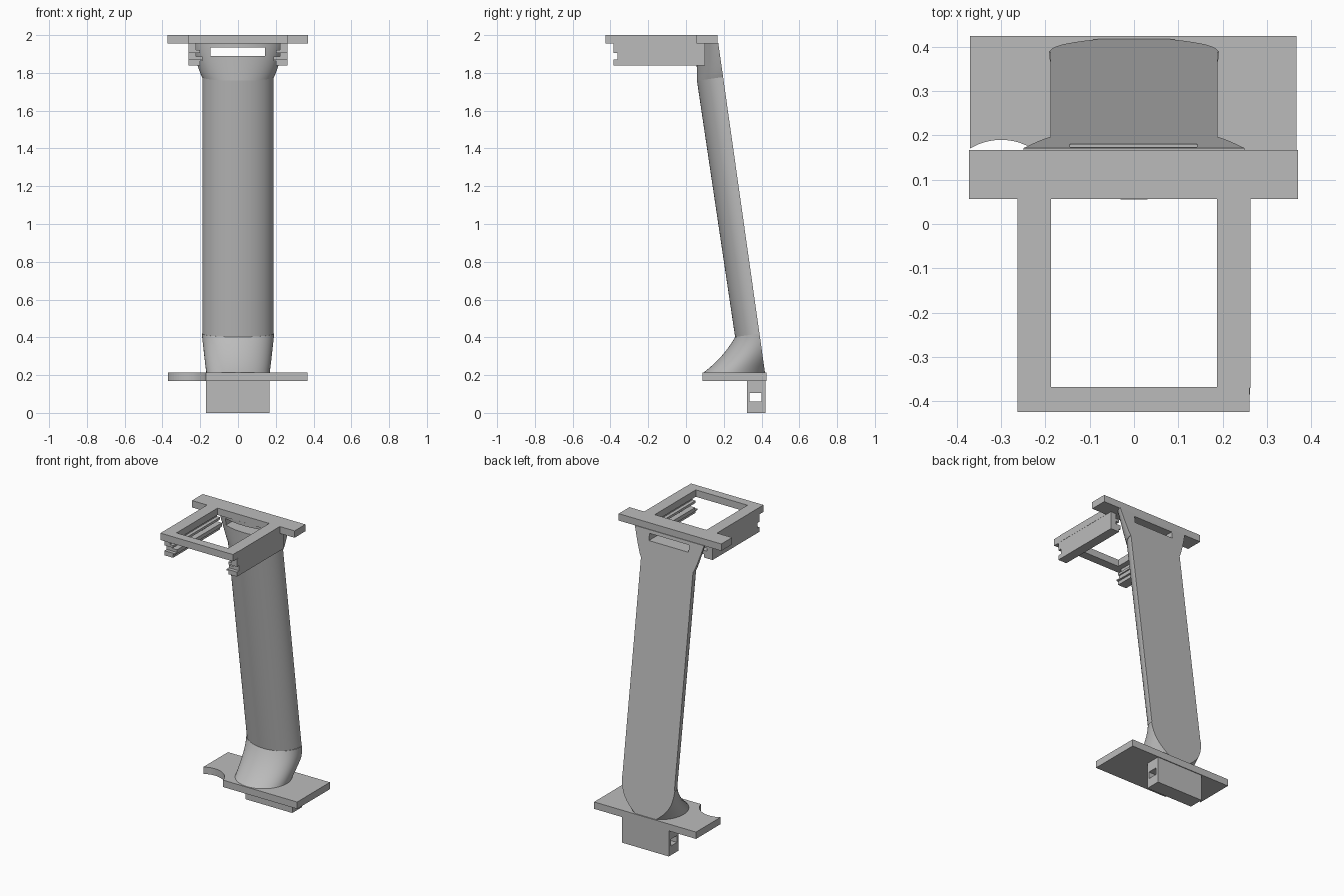
import bpy, bmesh
from math import sin, cos, pi, radians

cube = bpy.data.objects.get("Cube")
if cube:
    bpy.data.objects.remove(cube, do_unlink=True)

grey = bpy.data.materials.new("light grey")
grey.use_nodes = True
grey.diffuse_color = (0.5, 0.5, 0.5, 1)
grey.node_tree.nodes["Principled BSDF"].inputs["Base Color"].default_value = (0.5, 0.5, 0.5, 1)

SLOPE = 0.1417


def back(z):
    """Depth of the leaning flat back at a height."""
    return 0.165 + SLOPE * (2 - z)


def finish(name, bm):
    bmesh.ops.recalc_face_normals(bm, faces=bm.faces)
    mesh = bpy.data.meshes.new(name)
    bm.to_mesh(mesh)
    bm.free()
    mesh.materials.append(grey)
    ob = bpy.data.objects.new(name, mesh)
    bpy.context.collection.objects.link(ob)
    return ob


def box(name, x, y, z):
    bm = bmesh.new()
    bmesh.ops.create_cube(bm, size=1)
    for v in bm.verts:
        for i, (lo, hi) in enumerate((x, y, z)):
            v.co[i] = hi if v.co[i] > 0 else lo
    return finish(name, bm)


def prism(name, points, offset):
    bm = bmesh.new()
    face = bm.faces.new([bm.verts.new(p) for p in points])
    grown = bmesh.ops.extrude_face_region(bm, geom=[face])["geom"]
    bmesh.ops.translate(bm, vec=offset, verts=[g for g in grown if isinstance(g, bmesh.types.BMVert)])
    return finish(name, bm)


def cut(ob, cutter):
    mod = ob.modifiers.new("cut", "BOOLEAN")
    mod.operation = "DIFFERENCE"
    mod.solver = "EXACT"
    mod.object = cutter
    cutter.hide_render = True
    cutter.hide_viewport = True
    cutter.display_type = "WIRE"


def section(z, front, half, tilt=1.0, wrap=0.0, n=48):
    """D-shaped ring: flat back, elliptical front, wrap rounds it toward a full ellipse."""
    ry = (back(z) - front) / (1 + sin(wrap))
    ring = []
    for i in range(n + 1):
        a = -wrap + (pi + 2 * wrap) * i / n
        y = front + ry - ry * sin(a)
        ring.append((half * cos(a), y, z + tilt * SLOPE * (y - back(z))))
    return ring


def loft(name, sections):
    bm = bmesh.new()
    rings = [[bm.verts.new(p) for p in s] for s in sections]
    for a, b in zip(rings, rings[1:]):
        for i in range(len(a)):
            j = (i + 1) % len(a)
            bm.faces.new((a[i], a[j], b[j], b[i]))
    bm.faces.new(rings[0])
    bm.faces.new(rings[-1])
    ob = finish(name, bm)
    bpy.ops.object.select_all(action="DESELECT")
    bpy.context.view_layer.objects.active = ob
    ob.select_set(True)
    bpy.ops.object.shade_smooth_by_angle(angle=radians(30))
    return ob


# Leaning column
JOINT_LOW, JOINT_HIGH = 0.42, 1.778
column = loft("column", [section(JOINT_LOW, 0.26, 0.188), section(JOINT_HIGH, 0.058, 0.188)])

# Foot flaring forward into an ellipse on the base
steps = [i / 12 for i in range(13)]
foot = loft("foot", [
    section(JOINT_LOW - 0.208 * s, 0.26 - 0.17 * (s + 0.3 * s * (s - 1)),
            0.192 - 0.024 * s, 1 - s, radians(65) * s ** 1.6)
    for s in steps])

# Widening head with a through slot
head = loft("head", [
    section(JOINT_HIGH + (1.957 - JOINT_HIGH) * s, 0.058 - 0.003 * s,
            0.19 + 0.06 * s ** 0.85, 1 - s)
    for s in steps])
cut(head, box("head_slot_cutter", (-0.145, 0.142), (-0.1, 0.4), (1.89, 1.935)))

# Base plate with a round bite out of its front right corner
plate = box("base_plate", (-0.37, 0.367), (0.087, 0.425), (0.17, 0.215))
bite = prism("base_bite_cutter",
             [(-0.3 + 0.135 * cos(i * pi / 32), 0.055 + 0.135 * sin(i * pi / 32), 0.1) for i in range(64)],
             (0, 0, 0.2))
cut(plate, bite)

# Block below the base with a crosswise slot
block = box("lower_block", (-0.17, 0.167), (0.322, 0.42), (0, 0.172))
cut(block, box("block_slot_cutter", (-0.3, 0.3), (0.336, 0.4), (0.06, 0.105)))

# Top frame: wide bar at the back, two arms and a front bar
TOP = (1.955, 2)
box("top_back_bar", (-0.372, 0.37), (0.056, 0.167), TOP)
box("top_front_bar", (-0.263, 0.261), (-0.425, -0.368), TOP)
for side, name in ((1, "left"), (-1, "right")):
    box(name + "_top_arm", sorted((side * 0.187, side * 0.263)), (-0.37, 0.058), TOP)

    # Grooved rail under each arm, open side facing inward
    profile = [(0.262, 1.84), (0.2, 1.84), (0.2, 1.862), (0.187, 1.862), (0.187, 1.887),
               (0.222, 1.887), (0.222, 1.905), (0.2, 1.905), (0.2, 1.92), (0.222, 1.92),
               (0.222, 1.957), (0.262, 1.957)]
    rail = prism(name + "_rail", [(side * x, -0.385, z) for x, z in profile], (0, 0.485, 0))
    cut(rail, box(name + "_rail_notch_cutter", sorted((side * 0.1, side * 0.3)),
                  (-0.45, -0.362), (1.87, 1.905)))
